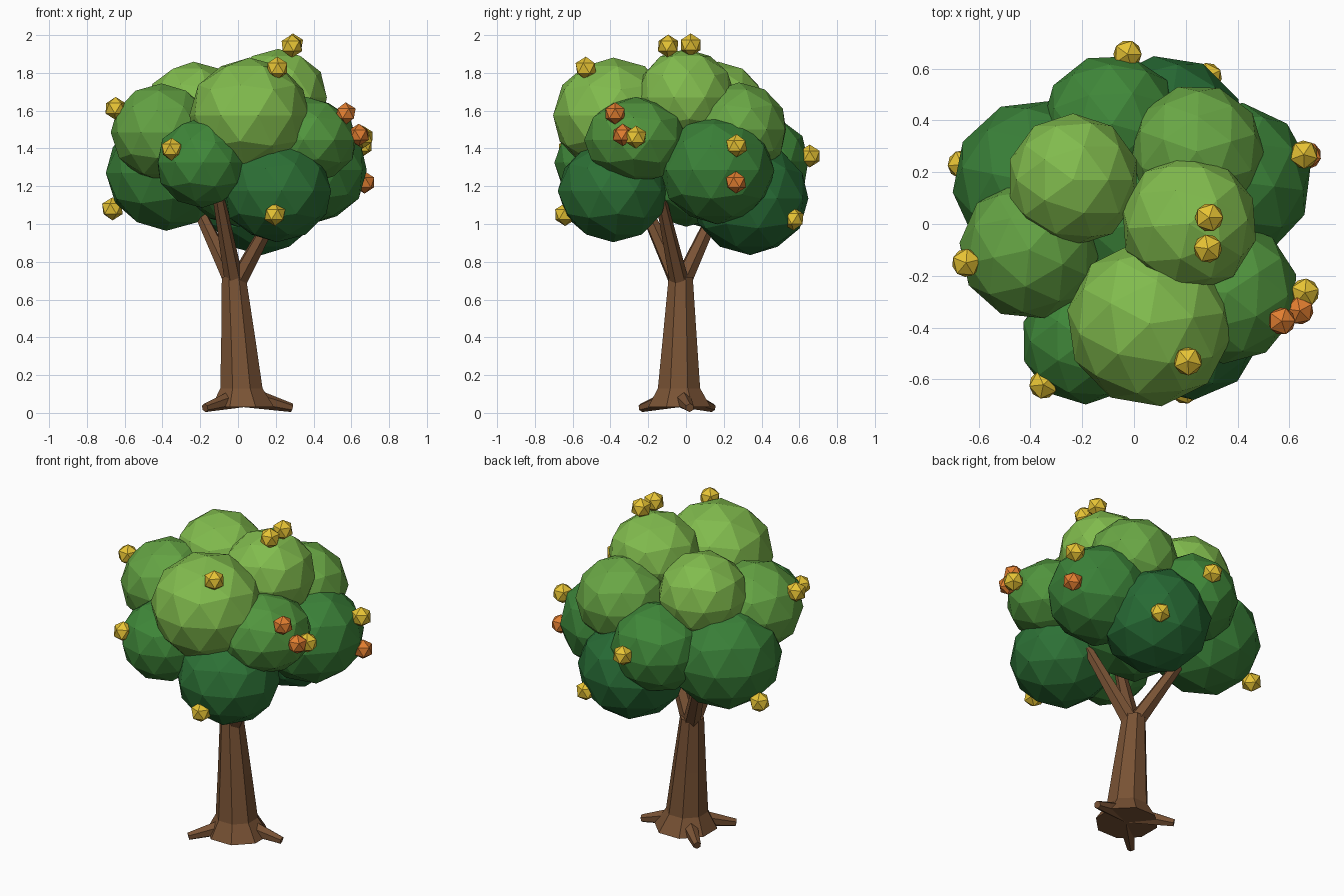
import bpy, bmesh, math
from mathutils import Vector

if "Cube" in bpy.data.objects:
    bpy.data.objects.remove(bpy.data.objects["Cube"])


def material(name, rgb):
    m = bpy.data.materials.new(name)
    m.diffuse_color = (*rgb, 1)
    m.use_nodes = True
    m.node_tree.nodes["Principled BSDF"].inputs["Base Color"].default_value = m.diffuse_color
    return m


def finish(name, bm, mat):
    bmesh.ops.recalc_face_normals(bm, faces=bm.faces)
    me = bpy.data.meshes.new(name)
    bm.to_mesh(me)
    bm.free()
    me.materials.append(mat)
    ob = bpy.data.objects.new(name, me)
    bpy.context.collection.objects.link(ob)
    return ob


def ball(name, loc, r, sub, mat, turn=0.0, squash=1.0):
    bm = bmesh.new()
    bmesh.ops.create_icosphere(bm, subdivisions=sub, radius=r)
    ob = finish(name, bm, mat)
    ob.location = loc
    ob.scale = (1, 1, squash)
    ob.rotation_euler = (0, 0, turn)


def limb(name, a, b, r1, r2, sides, mat):
    # tapered cone from a to b
    a, b = Vector(a), Vector(b)
    d = b - a
    bm = bmesh.new()
    bmesh.ops.create_cone(bm, cap_ends=True, segments=sides,
                          radius1=r1, radius2=r2, depth=d.length)
    ob = finish(name, bm, mat)
    ob.rotation_mode = 'QUATERNION'
    ob.rotation_quaternion = d.to_track_quat('Z', 'Y')
    ob.location = (a + b) / 2


bark = material("bark", (0.19, 0.085, 0.035))
yellow = material("yellow_fruit", (0.8, 0.55, 0.035))
orange = material("orange_fruit", (0.76, 0.21, 0.03))

# Trunk: leaning stack of octagonal rings (x, y, z, radius)
rings = [(0.025, -0.035, 0.03, 0.18), (0.018, -0.037, 0.13, 0.121),
         (0.001, -0.033, 0.40, 0.097), (-0.022, -0.028, 0.72, 0.069)]
bm = bmesh.new()
loops = []
for x, y, z, r in rings:
    loops.append([bm.verts.new((x + r * math.cos(math.tau * (i + 0.5) / 8),
                                y + r * math.sin(math.tau * (i + 0.5) / 8), z))
                  for i in range(8)])
for lo, hi in zip(loops, loops[1:]):
    for i in range(8):
        j = (i + 1) % 8
        bm.faces.new((lo[i], lo[j], hi[j], hi[i]))
bm.faces.new(loops[0][::-1])
bm.faces.new(loops[-1])
finish("trunk", bm, bark)

# Roots
for i, (x, y) in enumerate([(0.285, 0.02), (-0.175, 0.14), (-0.175, -0.235)]):
    limb(f"root_{i}", (0.03, -0.035, 0.09), (x, y, 0.027), 0.06, 0.023, 6, bark)

# Branches
for i, tip in enumerate([(0.23, -0.13, 1.12), (-0.23, 0.18, 1.12), (-0.11, -0.26, 1.18)]):
    limb(f"branch_{i}", (-0.015, -0.03, 0.67), tip, 0.052, 0.03, 6, bark)

# Foliage lobes (x, y, z, radius, squash), lighter with height
lobes = [(-0.235, 0.17, 1.61, 0.257, 0.97), (0.213, 0.0, 1.67, 0.265, 0.97),
         (0.06, -0.385, 1.575, 0.322, 0.95), (-0.405, -0.1, 1.485, 0.27, 0.96),
         (0.243, 0.28, 1.50, 0.26, 0.96), (-0.085, 0.385, 1.33, 0.272, 0.95),
         (-0.38, 0.16, 1.27, 0.322, 0.95), (0.382, 0.165, 1.285, 0.305, 0.94),
         (0.36, -0.265, 1.445, 0.275, 0.83), (-0.19, -0.45, 1.325, 0.247, 0.97),
         (0.205, -0.385, 1.175, 0.295, 0.92), (0.125, 0.34, 1.135, 0.312, 0.96),
         (0.0, 0.0, 1.28, 0.31, 0.95)]
dark, mid, light = (Vector(c) for c in
                    ((0.02, 0.145, 0.035), (0.055, 0.26, 0.042), (0.22, 0.5, 0.075)))
for i, (x, y, z, r, s) in enumerate(lobes):
    if z < 1.4:
        col = dark.lerp(mid, max(0, (z - 1.14) / 0.22) if z < 1.36 else 1)
    else:
        col = mid.lerp(light, min(1, (z - 1.42) / 0.15))
    ball(f"foliage_{i}", (x, y, z), r, 2, material(f"leaf_{i}", col), i * 0.7, s)

# Fruit
yellows = [(0.29, 0.025, 1.948), (0.285, -0.095, 1.942), (0.208, -0.53, 1.825),
           (-0.648, -0.15, 1.612), (-0.35, -0.62, 1.395), (-0.025, 0.655, 1.36),
           (0.285, 0.568, 1.027), (0.655, 0.268, 1.415), (0.66, -0.265, 1.46),
           (-0.665, 0.23, 1.08), (0.195, -0.64, 1.05)]
oranges = [(0.57, -0.375, 1.585), (0.64, -0.335, 1.472), (0.67, 0.265, 1.22)]
for i, p in enumerate(yellows):
    ball(f"yellow_fruit_{i}", p, 0.061, 1, yellow, i * 0.5)
for i, p in enumerate(oranges):
    ball(f"orange_fruit_{i}", p, 0.059, 1, orange, i * 0.5)
